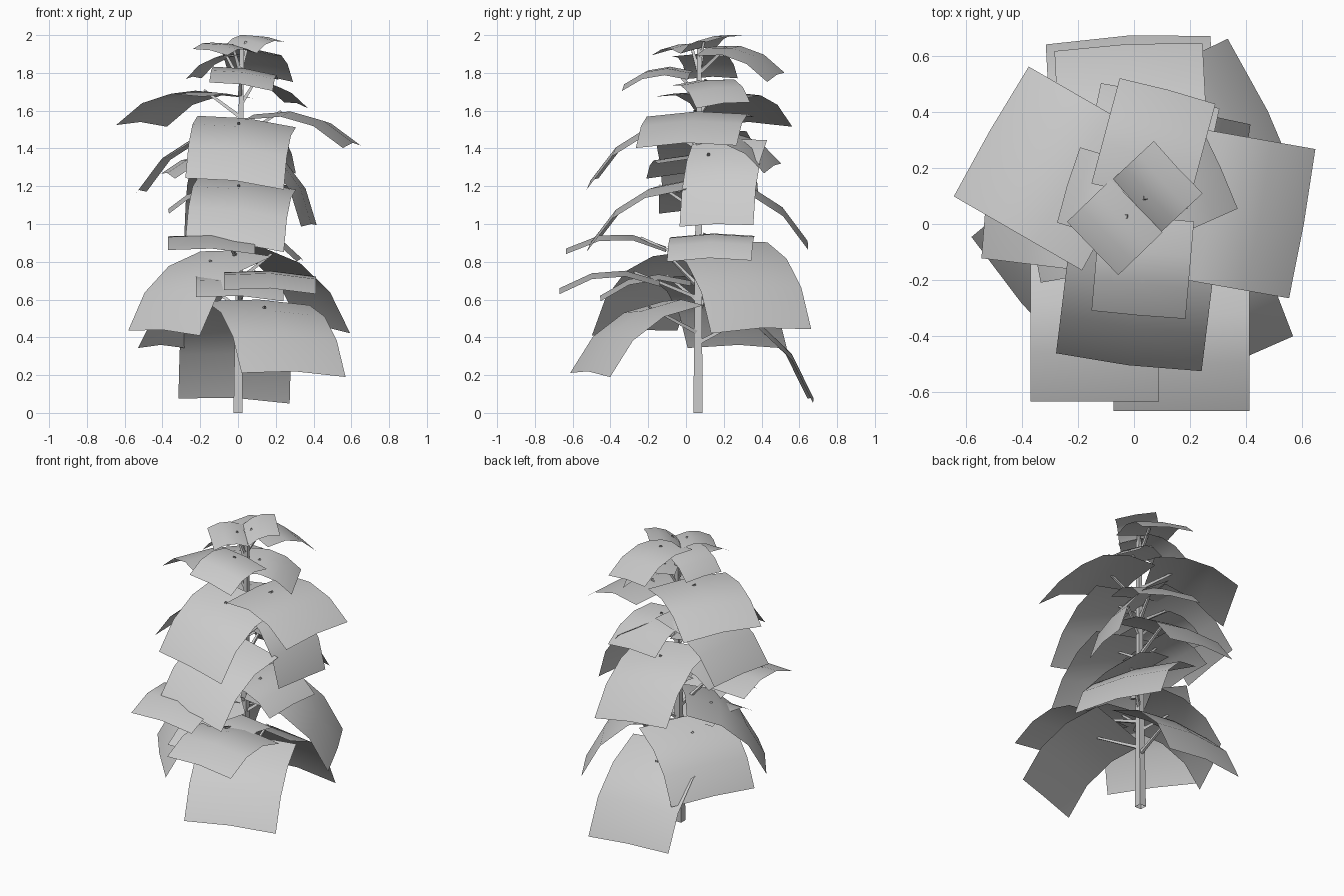
import bpy
from math import sin, cos, radians, hypot
from mathutils import Vector

if "Cube" in bpy.data.objects:
    bpy.data.objects.remove(bpy.data.objects["Cube"])

STEM = Vector((0.01, 0.065, 0))


def add_mesh(name, verts, faces, smooth=False):
    me = bpy.data.meshes.new(name)
    me.from_pydata(verts, [], faces)
    me.update()
    for p in me.polygons:
        p.use_smooth = smooth
    ob = bpy.data.objects.new(name, me)
    bpy.context.collection.objects.link(ob)
    return ob


def square_rod(name, a, b, ra, rb):
    """Four sided tapered rod from a to b."""
    d = (b - a).normalized()
    u = d.cross(Vector((0, 1, 0)) if abs(d.y) < 0.8 else Vector((1, 0, 0))).normalized()
    v = d.cross(u)
    corners = ((-1, -1), (1, -1), (1, 1), (-1, 1))
    verts = [c + (u * i + v * j) * r for c, r in ((a, ra), (b, rb)) for i, j in corners]
    faces = [(i, (i + 1) % 4, 4 + (i + 1) % 4, 4 + i) for i in range(4)]
    add_mesh(name, verts, faces)


def leaf(name, lean, width, az, reach, z0, z1, side=0):
    """Square leaf card arching out from the stem, drooping at its edges."""
    out = Vector((cos(radians(az)), sin(radians(az)), 0))
    across = Vector((-out.y, out.x, 0))
    roll = lean * sin(radians(az + 22))
    r0 = max(0.04, reach - 0.53) if reach > 0.36 else 0
    run, rise = reach - r0, z1 - z0
    chord = hypot(run, rise)
    rows, cols = 3, 2

    def point(t, v):
        bulge = 0.56 * chord * t * (1 - t) - 0.16 * width * v * v
        r = r0 + run * t - rise / chord * bulge
        z = z0 + rise * t + run / chord * bulge + roll * v * width
        return STEM + out * r + across * (side + v * width) + Vector((0, 0, z))

    verts = [point(i / rows, j / cols - 0.5)
             for i in range(rows + 1) for j in range(cols + 1)]
    n = cols + 1
    faces = [(i * n + j, i * n + j + n, i * n + j + n + 1, i * n + j + 1)
             for i in range(rows) for j in range(cols)]
    add_mesh(name, verts, faces, True)
    # stalk joining the leaf to the stem
    tip = point(0.25, -side / width * 0.5)
    square_rod(name + "_stalk", STEM + Vector((0, 0, tip.z - 0.14)), tip, 0.01, 0.006)


# main stem
square_rod("stem", Vector((0, 0.063, 0)), Vector((0.02, 0.07, 1.93)), 0.024, 0.011)

# each leaf: direction, reach, root height, tip height, (side shift)
# small leaves at the crown
upper = [(43, .2, 1.93, 1.99), (224, .22, 1.93, 1.92), (75, .43, 1.93, 1.79),
         (163, .26, 1.9, 1.78), (24, .33, 1.76, 1.64), (-95, .39, 1.8, 1.74, .04)]
for i, row in enumerate(upper):
    leaf(f"upper_leaf_{i + 1}", .14, .17 + .43 * row[1], *row)

# broad leaves around the middle
middle = [(150, .59, 1.69, 1.54, .03), (-10, .6, 1.58, 1.43, .04), (173, .54, 1.5, 1.18),
          (78, .41, 1.48, 1.31), (93, .58, 1.25, .91), (-12, .35, 1.45, 1, .17),
          (190, .39, 1.35, 1.27), (180, .38, 1.18, 1.08)]
# two alike front leaves, one above the other
middle += [(-97, .57, z, z - .33, .04) for z in (1.56, 1.23)]
for i, row in enumerate(middle):
    leaf(f"middle_leaf_{i + 1}", .12, .2 + .57 * row[1], *row)

# large leaves near the ground, wider where they droop more
lower = [(-90, .7, .88, .87, -.15), (-90, .735, .7, .66, .16), (-90, .52, .7, .62),
         (-140, .54, .86, .44), (-69, .65, .6, .22, .06), (26, .57, .91, .45, .1),
         (-4, .32, .95, .82, .08), (153, .47, .73, .36), (93, .61, .58, .08)]
for i, row in enumerate(lower):
    width = min(.59, .3 + .22 * row[1] + .6 * (row[2] - row[3]))
    leaf(f"lower_leaf_{i + 1}", .05, width, *row)
